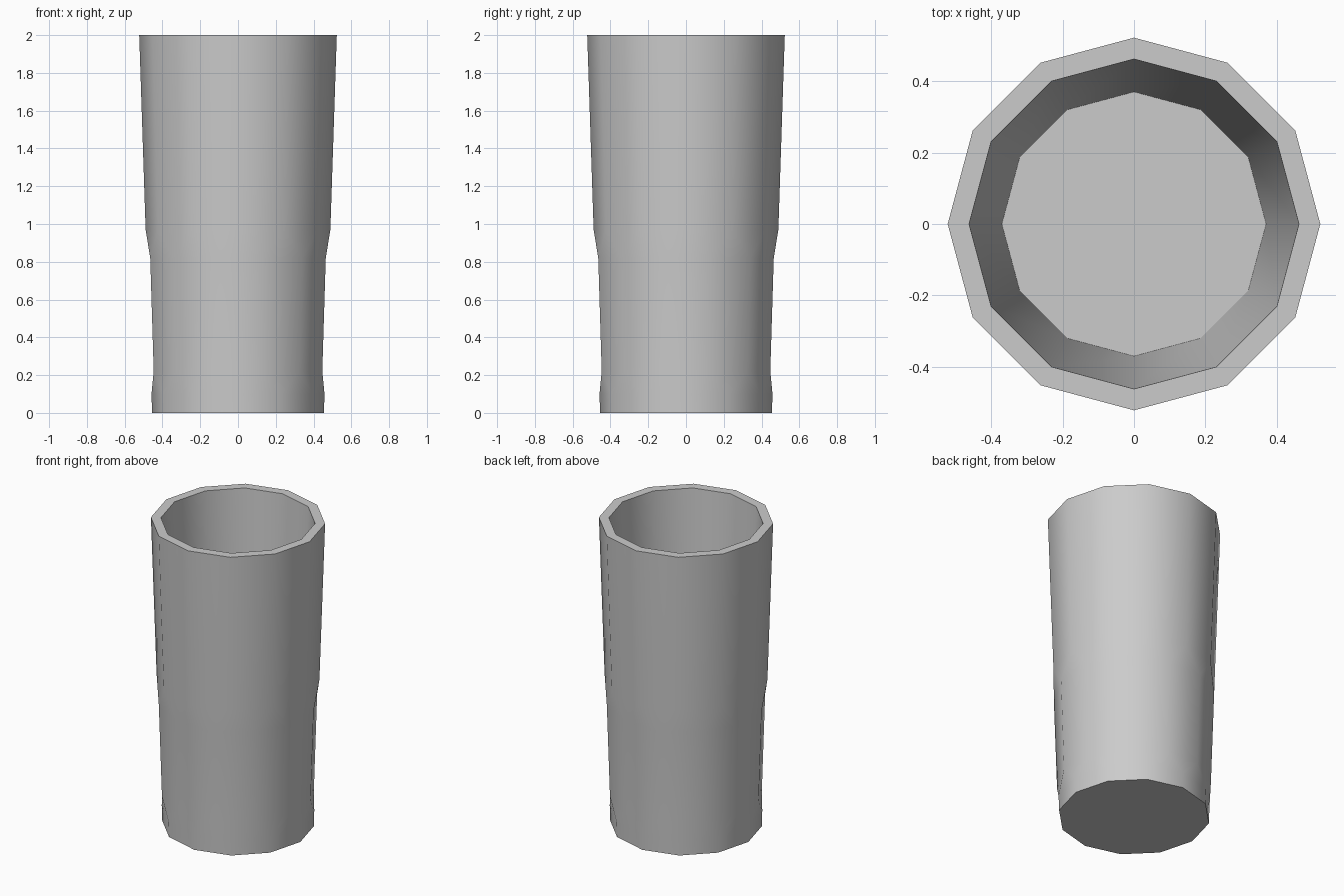
import bpy, bmesh, math

if "Cube" in bpy.data.objects:
    bpy.data.objects.remove(bpy.data.objects["Cube"], do_unlink=True)

SIDES = 12

# Single grey material
grey = bpy.data.materials.new("plain_grey")
grey.use_nodes = True
colour = (0.6, 0.6, 0.6, 1)
grey.diffuse_color = colour
grey.node_tree.nodes["Principled BSDF"].inputs["Base Color"].default_value = colour

# Rings from base up the outside, over the rim, down to the inner floor:
# radius, height, half-step twist (0 or 1)
RINGS = [
    (0.455, 0.00, 0),
    (0.458, 0.10, 0),
    (0.462, 0.22, 1),   # lower end of the cut facets
    (0.481, 0.82, 1),   # upper end of the cut facets
    (0.489, 0.97, 0),
    (0.523, 2.00, 0),   # outer rim
    (0.463, 2.00, 0),   # inner rim
    (0.371, 0.12, 0),   # inner floor
]

bm = bmesh.new()


def ring(radius, z, twist):
    step = 2 * math.pi / SIDES
    return [bm.verts.new((radius * math.cos((i + twist / 2) * step),
                          radius * math.sin((i + twist / 2) * step), z))
            for i in range(SIDES)]


loops = [ring(*r) for r in RINGS]

# Join rings: quads where aligned, alternating triangles where twisted
for k in range(len(loops) - 1):
    a, b = loops[k], loops[k + 1]
    ta, tb = RINGS[k][2], RINGS[k + 1][2]
    for i in range(SIDES):
        j = (i + 1) % SIDES
        if ta == tb:
            bm.faces.new((a[i], a[j], b[j], b[i]))
        elif tb > ta:
            bm.faces.new((a[i], a[j], b[i]))
            bm.faces.new((a[j], b[j], b[i]))
        else:
            bm.faces.new((a[i], b[j], b[i]))
            bm.faces.new((a[i], a[j], b[j]))

# Underside and inner floor
bm.faces.new(list(reversed(loops[0])))
bm.faces.new(loops[-1])
bmesh.ops.recalc_face_normals(bm, faces=bm.faces)

mesh = bpy.data.meshes.new("tumbler")
bm.to_mesh(mesh)
bm.free()
mesh.materials.append(grey)
tumbler = bpy.data.objects.new("tumbler", mesh)
bpy.context.collection.objects.link(tumbler)

# Smooth walls, crisp rim and base
bpy.ops.object.select_all(action="DESELECT")
tumbler.select_set(True)
bpy.context.view_layer.objects.active = tumbler
bpy.ops.object.shade_smooth_by_angle(angle=math.radians(40))
